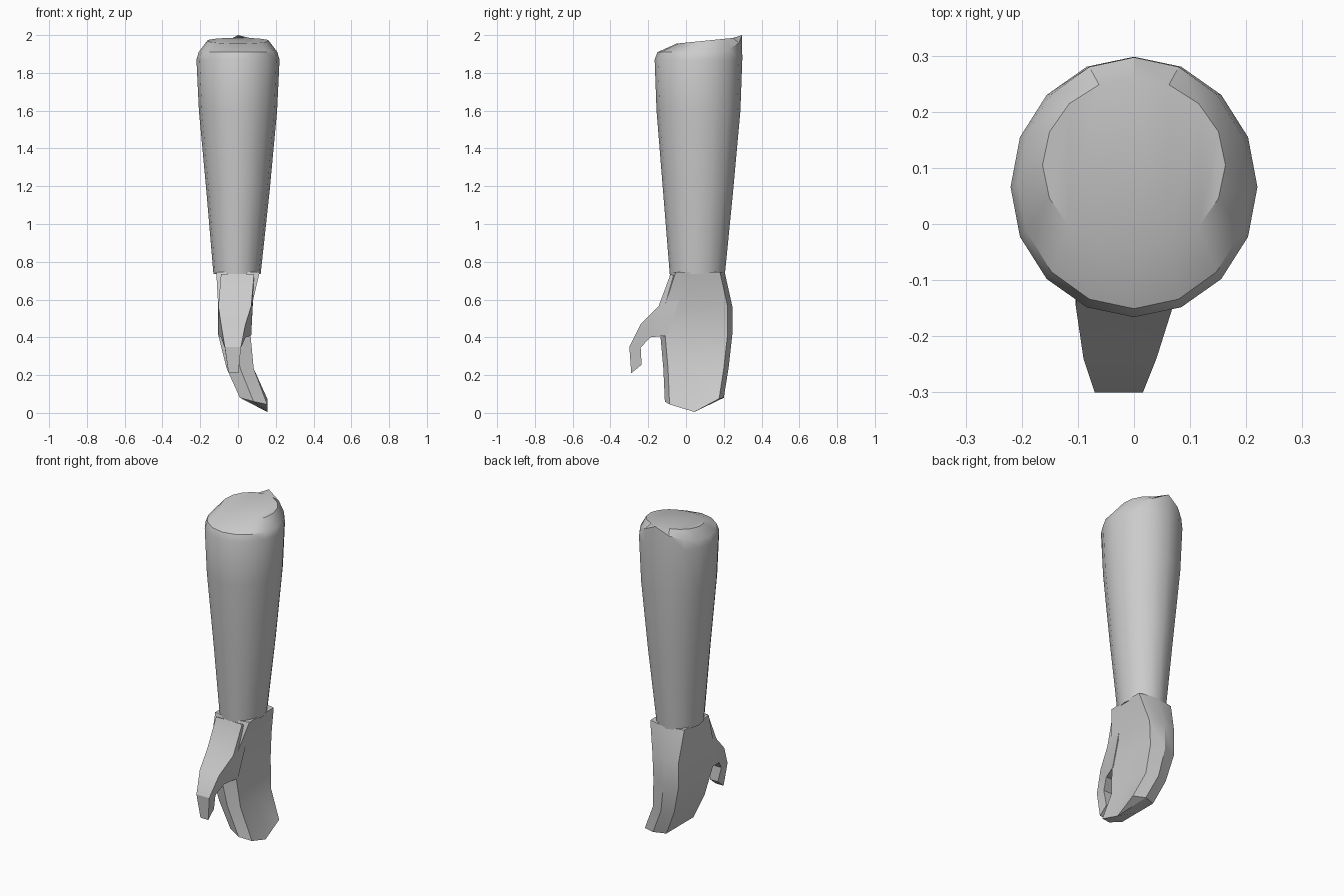
import bpy, bmesh, math

cube = bpy.data.objects.get("Cube")
if cube:
    bpy.data.objects.remove(cube, do_unlink=True)

grey = bpy.data.materials.new("plain grey")
grey.use_nodes = True
colour = (0.6, 0.6, 0.6, 1)
grey.diffuse_color = colour
grey.node_tree.nodes["Principled BSDF"].inputs["Base Color"].default_value = colour


def loft(name, rings, angle):
    """Skin a list of equal point rings and close both ends."""
    bm = bmesh.new()
    loops = [[bm.verts.new(p) for p in ring] for ring in rings]
    n = len(loops[0])
    for a, b in zip(loops, loops[1:]):
        for i in range(n):
            j = (i + 1) % n
            bm.faces.new((a[i], a[j], b[j], b[i]))
    for loop in (loops[0], loops[-1]):
        cap = bm.faces.new(loop)
        bmesh.ops.triangulate(bm, faces=[cap])
    bmesh.ops.recalc_face_normals(bm, faces=bm.faces[:])
    mesh = bpy.data.meshes.new(name)
    bm.to_mesh(mesh)
    bm.free()
    mesh.materials.append(grey)
    obj = bpy.data.objects.new(name, mesh)
    bpy.context.collection.objects.link(obj)
    bpy.ops.object.select_all(action="DESELECT")
    obj.select_set(True)
    bpy.context.view_layer.objects.active = obj
    bpy.ops.object.shade_smooth_by_angle(angle=math.radians(angle))
    return obj


def oval(rx, ry, cx, cy, height):
    """Sixteen-sided ring; height is a function of x, y."""
    ring = []
    for i in range(16):
        t = math.tau * i / 16
        x, y = cx + rx * math.sin(t), cy + ry * math.cos(t)
        ring.append((x, y, height(x, y)))
    return ring


# Forearm: tapered tube, rounded rim and a sloping cap that peaks at the back
def rim_height(x, y):
    if y > 0.29:
        return 2.0
    return 1.91 + max(0, y - 0.2) * 0.6


def cap_height(x, y):
    return 1.955 + 0.1 * (y + 0.05)


tube = [(0.125, 0.146, -0.005, 0.06, 0.735), (0.168, 0.186, 0, 0.064, 1.18),
        (0.207, 0.222, 0, 0.066, 1.6), (0.22, 0.232, 0, 0.066, 1.87)]
rings = [oval(rx, ry, cx, cy, lambda x, y, z=z: z) for rx, ry, cx, cy, z in tube]
rings.append(oval(0.208, 0.224, 0, 0.073, rim_height))
rings.append(oval(0.163, 0.155, 0, 0.105, cap_height))
loft("forearm", rings, 32)


# Mitten hand: eight-sided sections that curl towards the palm
def hand_section(x0, x1, y0, y1, z, tip=False):
    xm, ym, e = (x0 + x1) / 2, (y0 + y1) / 2, 0.025
    pts = [(x1, y0 + e), (x1, ym), (x1, y1 - e), (xm, y1),
           (x0, y1 - e), (x0, ym), (x0, y0 + e), (xm, y0)]
    drops = [0.035, 0.075, 0.005, 0, 0, 0, 0, 0.02]
    return [(x, y, z - (d if tip else 0)) for (x, y), d in zip(pts, drops)]


loft("hand", [
    hand_section(-0.115, 0.115, -0.08, 0.205, 0.745),
    hand_section(-0.105, 0.072, -0.138, 0.245, 0.565),
    hand_section(-0.105, 0.066, -0.136, 0.245, 0.415),
    hand_section(-0.06, 0.083, -0.12, 0.225, 0.235),
    hand_section(0.01, 0.155, -0.112, 0.2, 0.08, tip=True),
], 30)

# Thumb: four-sided sections, each from an outer point to an inner point
thumb = [
    ((-0.082, 0.735), (0.0, 0.70), -0.09, 0.085),
    ((-0.145, 0.565), (-0.10, 0.41), -0.104, 0.07),
    ((-0.24, 0.47), (-0.19, 0.40), -0.09, 0.04),
    ((-0.30, 0.35), (-0.24, 0.345), -0.07, 0.016),
    ((-0.29, 0.21), (-0.235, 0.255), -0.05, 0.002),
]
loft("thumb", [[(x0, *outer), (x1, *outer), (x1, *inner), (x0, *inner)]
               for outer, inner, x0, x1 in thumb], 30)
